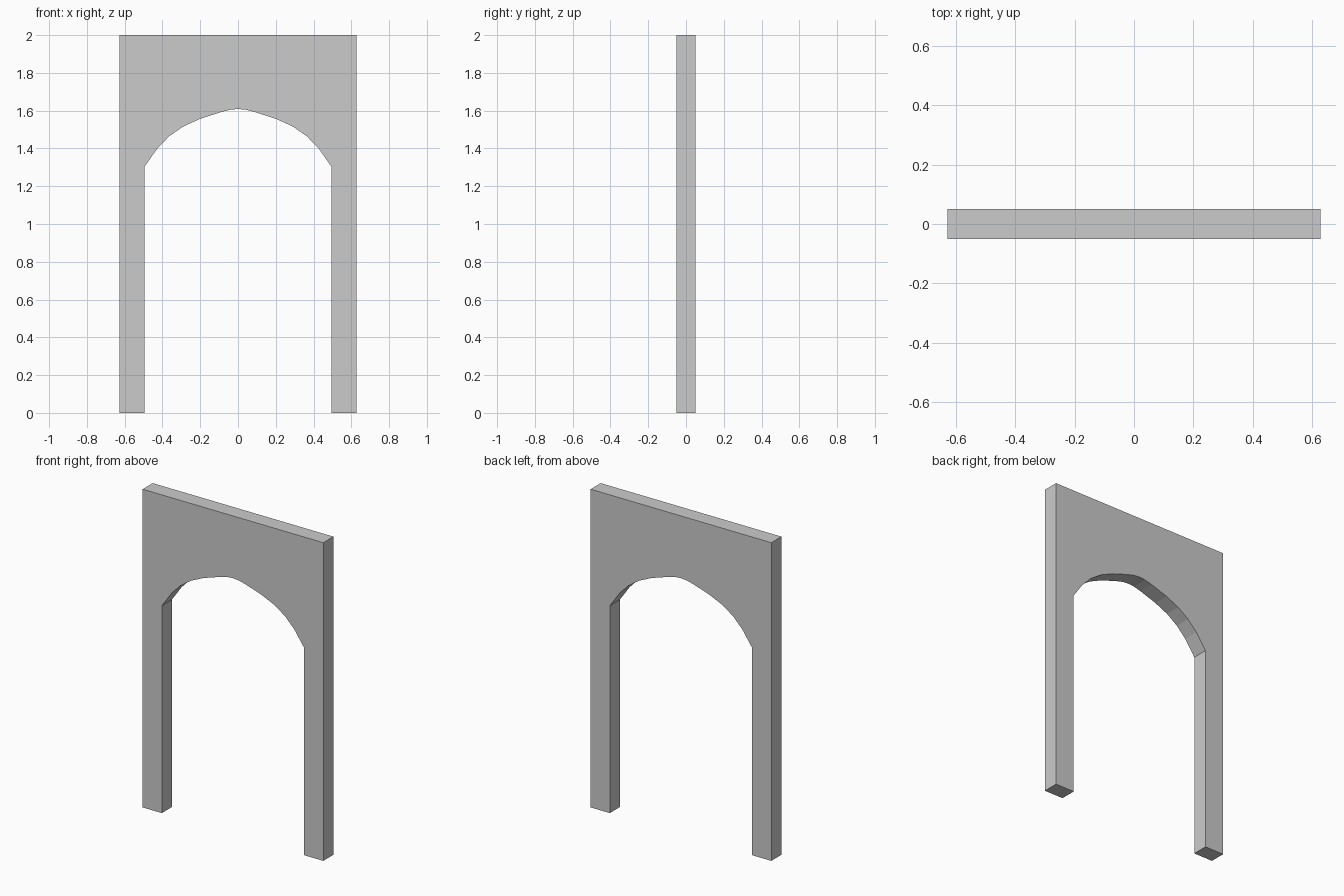
import bpy, bmesh

if "Cube" in bpy.data.objects:
    bpy.data.objects.remove(bpy.data.objects["Cube"])

HALF_W, HALF_T, TOP = 0.628, 0.05, 2.0

# Right half of the opening, from the floor up to just short of the crown
half_opening = [(0.495, 0.0), (0.495, 1.303), (0.427, 1.40), (0.364, 1.465),
                (0.29, 1.516), (0.202, 1.556), (0.092, 1.592), (0.042, 1.605)]

# Full outline: right leg, arch over to the left leg, then round the outside
opening = half_opening + [(0.0, 1.609)] + [(-x, z) for x, z in reversed(half_opening)]
outline = opening + [(-HALF_W, 0.0), (-HALF_W, TOP), (HALF_W, TOP), (HALF_W, 0.0)]

# Arched wall panel: front face extruded through the thickness
bm = bmesh.new()
face = bm.faces.new([bm.verts.new((x, -HALF_T, z)) for x, z in outline])
result = bmesh.ops.extrude_face_region(bm, geom=[face])
moved = [v for v in result["geom"] if isinstance(v, bmesh.types.BMVert)]
bmesh.ops.translate(bm, verts=moved, vec=(0, 2 * HALF_T, 0))
bmesh.ops.recalc_face_normals(bm, faces=bm.faces)

mesh = bpy.data.meshes.new("arched_wall")
bm.to_mesh(mesh)
bm.free()
wall = bpy.data.objects.new("arched_wall", mesh)
bpy.context.collection.objects.link(wall)
